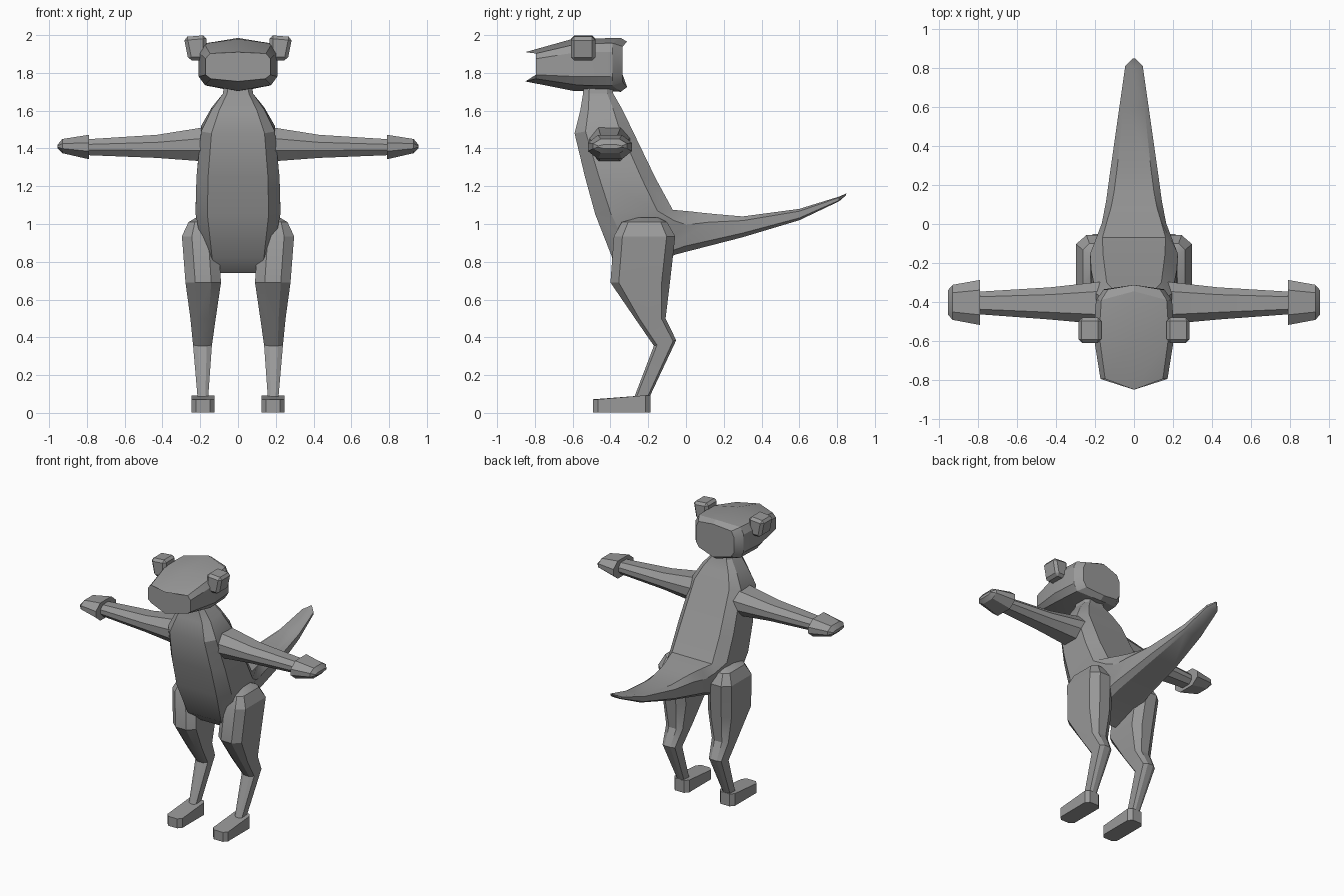
import bpy, bmesh, math
from mathutils import Vector

if "Cube" in bpy.data.objects:
    bpy.data.objects.remove(bpy.data.objects["Cube"])

grey = bpy.data.materials.new("plain grey")
grey.diffuse_color = (0.32, 0.32, 0.32, 1)
grey.use_nodes = True
grey.node_tree.nodes["Principled BSDF"].inputs["Base Color"].default_value = grey.diffuse_color


def finish(ob, mirror=False):
    """Material, optional mirroring and smooth shading with kept edges."""
    ob.data.materials.append(grey)
    if mirror:
        ob.modifiers.new("Mirror", "MIRROR")
    bpy.ops.object.select_all(action="DESELECT")
    ob.select_set(True)
    bpy.context.view_layer.objects.active = ob
    bpy.ops.object.shade_smooth_by_angle(angle=math.radians(28))


def loft(name, rings, mirror=False):
    """Skin a list of equal-sized rings and cap both ends."""
    bm = bmesh.new()
    vs = [[bm.verts.new(p) for p in r] for r in rings]
    n = len(vs[0])
    for a, b in zip(vs, vs[1:]):
        for i in range(n):
            j = (i + 1) % n
            bm.faces.new((a[i], a[j], b[j], b[i]))
    bm.faces.new(vs[0])
    bm.faces.new(vs[-1])
    bmesh.ops.recalc_face_normals(bm, faces=bm.faces)
    me = bpy.data.meshes.new(name)
    bm.to_mesh(me)
    bm.free()
    ob = bpy.data.objects.new(name, me)
    bpy.context.collection.objects.link(ob)
    finish(ob, mirror)


def octagon(c, u, v, a=0.5, b=0.6):
    """Chamfered rectangle about c; a, b are the flat fractions along u, v."""
    c, u, v = Vector(c), Vector(u), Vector(v)
    pts = [(1, b), (a, 1), (-a, 1), (-1, b), (-1, -b), (-a, -1), (a, -1), (1, -b)]
    return [c + u * p + v * q for p, q in pts]


# Body, neck and tail: front/under y z, back/upper y z, half width
spine = [
    (-.54, 1.76, -.39, 1.76, .07), (-.545, 1.69, -.385, 1.69, .08),
    (-.56, 1.60, -.345, 1.62, .14), (-.59, 1.48, -.30, 1.53, .195),
    (-.535, 1.25, -.16, 1.24, .22), (-.48, 1.05, -.07, 1.075, .225),
    (-.39, .82, .02, 1.067, .19), (-.30, .74, .08, 1.06, .165),
    (-.05, .84, .16, 1.052, .143), (.30, .93, .30, 1.04, .118),
    (.60, 1.02, .60, 1.08, .075), (.81, 1.12, .81, 1.145, .045),
    (.845, 1.15, .85, 1.162, .006),
]
rings = []
for y0, z0, y1, z1, w in spine:
    rings.append(octagon((0, (y0 + y1) / 2, (z0 + z1) / 2), (w, 0, 0),
                         (0, (y1 - y0) / 2, (z1 - z0) / 2), .72, .6))
loft("body_and_tail", rings)

# Head: centre y, side y, half width, top z, upper side z, lower side z, bottom z
rings = []
for yc, ys, w, t, u, l, b in [
    (-.85, -.795, .172, 1.91, 1.895, 1.79, 1.755),
    (-.60, -.57, .208, 1.98, 1.93, 1.78, 1.705),
    (-.345, -.39, .195, 1.985, 1.93, 1.78, 1.70),
    (-.312, -.335, .155, 1.965, 1.915, 1.79, 1.725),
]:
    half = [(w * .86, ys, t - (t - u) * .5), (w, ys, u - .02), (w, ys, l),
            (w * .84, ys, b + (l - b) * .4)]
    rings.append([(0, yc, t)] + half + [(0, yc, b)]
                 + [(-x, y, z) for x, y, z in reversed(half)])
loft("head", rings)

# Ears: tapered bevelled blocks
bm = bmesh.new()
bmesh.ops.create_cube(bm, size=1)
for v in bm.verts:
    out, up = v.co.x > 0, v.co.z > 0
    x = (.287 if up else .262) if out else .167
    z = (1.99 if out else 2.0) if up else 1.865
    v.co = (x, -.545 + v.co.y * .13, z)
bmesh.ops.bevel(bm, geom=bm.edges[:], offset=.018, segments=1, affect="EDGES")
me = bpy.data.meshes.new("ears")
bm.to_mesh(me)
bm.free()
ears = bpy.data.objects.new("ears", me)
bpy.context.collection.objects.link(ears)
finish(ears, True)


def arm_rings(table):
    return [octagon((x, (y0 + y1) / 2, (z0 + z1) / 2), (0, (y1 - y0) / 2, 0),
                    (0, 0, (z1 - z0) / 2), .55, .35) for x, y0, y1, z0, z1 in table]


# Arms and hands: x, y range, z range
loft("arms", arm_rings([(.16, -.515, -.295, 1.33, 1.515),
                        (.43, -.49, -.325, 1.35, 1.472),
                        (.81, -.462, -.348, 1.365, 1.448)]), True)
loft("hands", arm_rings([(.79, -.518, -.287, 1.343, 1.472),
                         (.93, -.492, -.312, 1.375, 1.45),
                         (.955, -.465, -.34, 1.40, 1.42)]), True)

# Legs: z, x range, y range
rings = []
for z, x0, x1, y0, y1 in [
    (1.035, .17, .22, -.25, -.15), (1.01, .14, .262, -.34, -.10),
    (.935, .105, .297, -.382, -.057), (.69, .09, .278, -.40, -.085),
    (.50, .118, .252, -.27, -.108), (.37, .138, .238, -.17, -.052),
    (.08, .158, .214, -.275, -.195),
]:
    rings.append(octagon(((x0 + x1) / 2, (y0 + y1) / 2, z), ((x1 - x0) / 2, 0, 0),
                         (0, (y1 - y0) / 2, 0), .45, .72))
# level ring tilted at the knee so the joint bends backwards
rings[5] = [p + Vector((0, 0, -.25 * (p.y + .11) * -1)) for p in rings[5]]
loft("legs", rings, True)

# Feet: rounded soles with a top that drops towards the toes
outline = octagon((.185, -.34, 0), (.061, 0, 0), (0, .152, 0), .6, .82)
top = [Vector((p.x, p.y, .093 if p.y > -.3 else .072)) for p in outline]
sole = [Vector((p.x, p.y, .003)) for p in outline]
loft("feet", [sole, top], True)
